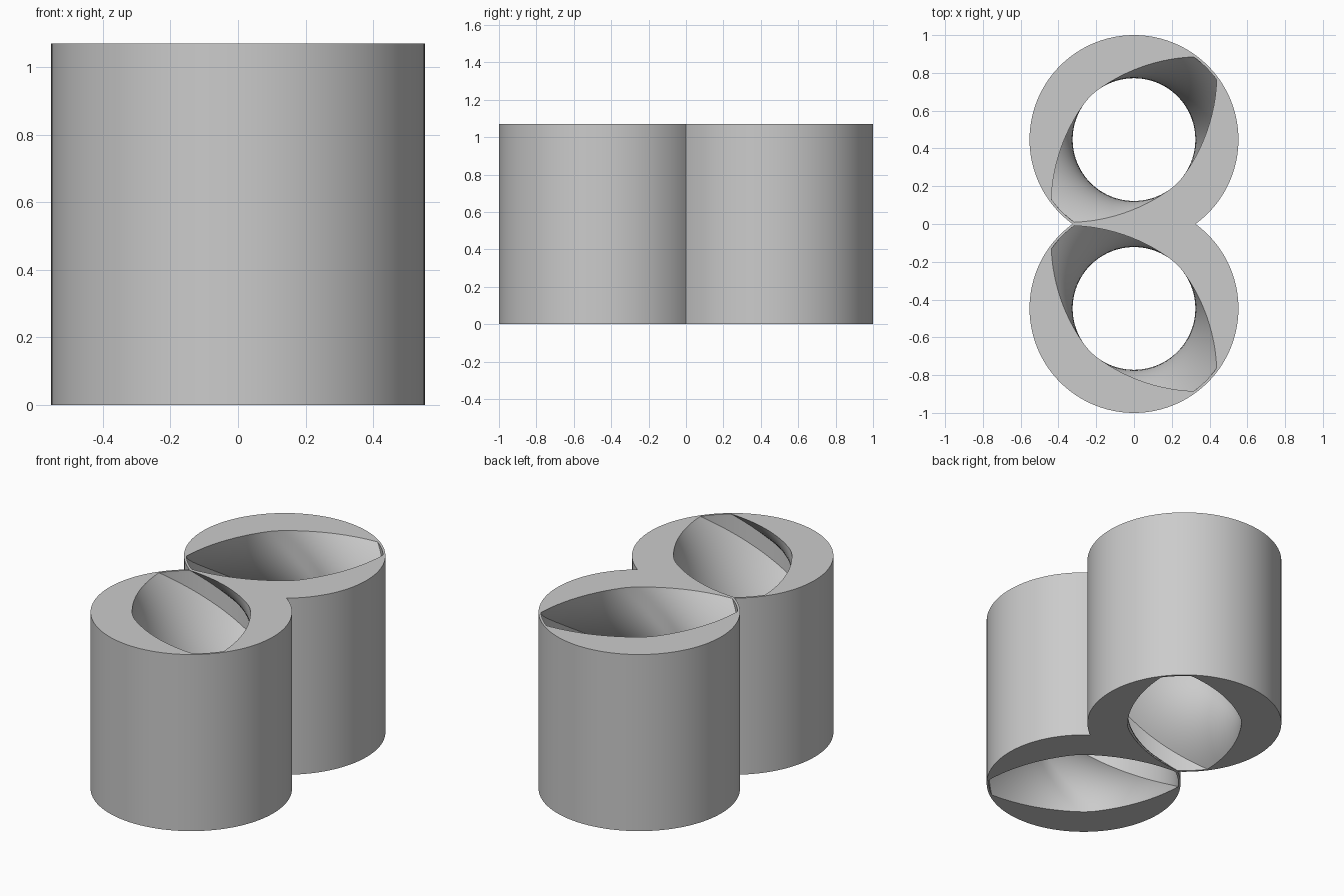
import bpy, bmesh
from math import sin, cos, pi, acos, atan2, radians, sqrt
from mathutils import Vector

cube = bpy.data.objects.get("Cube")
if cube:
    bpy.data.objects.remove(cube)

HEIGHT, OUTER, CENTRE = 1.07, 0.553, 0.447
ROOT, TIP, HALF_TIP = 0.325, 0.54, radians(9.2)
TWIST = pi / HEIGHT          # half a turn over the full height

grey = bpy.data.materials.new("plain_grey")
grey.use_nodes = True
COLOUR = (0.6, 0.6, 0.6, 1)
grey.diffuse_color = COLOUR
grey.node_tree.nodes["Principled BSDF"].inputs["Base Color"].default_value = COLOUR


def arc(radius, start, end, steps, centre=(0, 0)):
    """Points along an arc, without the last one."""
    c = Vector(centre)
    angles = [start + (end - start) * i / steps for i in range(steps)]
    return [c + Vector((cos(a), sin(a))) * radius for a in angles]


def loft(name, rings):
    """Closed solid through a stack of matching rings."""
    bm = bmesh.new()
    stack = [[bm.verts.new(p) for p in ring] for ring in rings]
    for low, high in zip(stack, stack[1:]):
        for i in range(len(low)):
            j = (i + 1) % len(low)
            bm.faces.new((low[i], low[j], high[j], high[i]))
    bm.faces.new(stack[0][::-1])
    bm.faces.new(stack[-1])
    mesh = bpy.data.meshes.new(name)
    bm.to_mesh(mesh)
    bm.free()
    mesh.materials.append(grey)
    obj = bpy.data.objects.new(name, mesh)
    bpy.context.collection.objects.link(obj)
    return obj


def lobe_profile():
    """Two-lobed section: tip arc, flank, root arc, flank, repeated."""
    c = cos(pi / 2 - 2 * HALF_TIP)
    flank = (TIP**2 + ROOT**2 - 2 * TIP * ROOT * c) / (2 * (ROOT - TIP * c))
    root_a = pi / 2 - HALF_TIP
    centre = Vector((cos(root_a), sin(root_a))) * (ROOT - flank)
    corner = Vector((cos(HALF_TIP), sin(HALF_TIP))) * TIP - centre
    rise = arc(flank, atan2(corner.y, corner.x), root_a, 20, centre)
    half = arc(TIP, -HALF_TIP, HALF_TIP, 6) + rise
    half += arc(ROOT, root_a, pi - root_a, 6)
    half.append(Vector((cos(pi - root_a), sin(pi - root_a))) * ROOT)
    half += [Vector((-p.x, p.y)) for p in reversed(rise[1:])]
    return half + [-p for p in half]


# Barrel: two merged round columns
meet = acos(CENTRE / OUTER)
back = arc(OUTER, -pi / 2 + meet, 3 * pi / 2 - meet, 120, (0, CENTRE))
outline = back + [-p for p in back]
barrel = loft("twin_barrel", [[(p.x, p.y, z) for p in outline] for z in (0, HEIGHT)])

# Twisted bores, same hand, a quarter turn apart
profile = lobe_profile()
LAYERS, EXTRA = 96, 4


def bore_ring(layer, y, phase):
    z = HEIGHT * (layer + 0.5) / LAYERS
    a = phase + TWIST * z
    return [(p.x * cos(a) - p.y * sin(a), y + p.x * sin(a) + p.y * cos(a), z)
            for p in profile]


for side, phase in ((1, pi / 4), (-1, 3 * pi / 4)):
    cutter = loft("bore_cutter", [bore_ring(k, side * CENTRE, phase)
                                  for k in range(-EXTRA, LAYERS + EXTRA)])
    cutter.hide_render = True
    bpy.context.view_layer.objects.active = barrel
    cut = barrel.modifiers.new("bore", "BOOLEAN")
    cut.operation, cut.solver, cut.object = "DIFFERENCE", "EXACT", cutter
    bpy.ops.object.modifier_apply(modifier=cut.name)
    bpy.data.objects.remove(cutter)

# Smooth walls, crisp rims and lobe edges
for o in bpy.context.selected_objects:
    o.select_set(False)
barrel.select_set(True)
bpy.context.view_layer.objects.active = barrel
bpy.ops.object.shade_smooth_by_angle(angle=radians(25))
